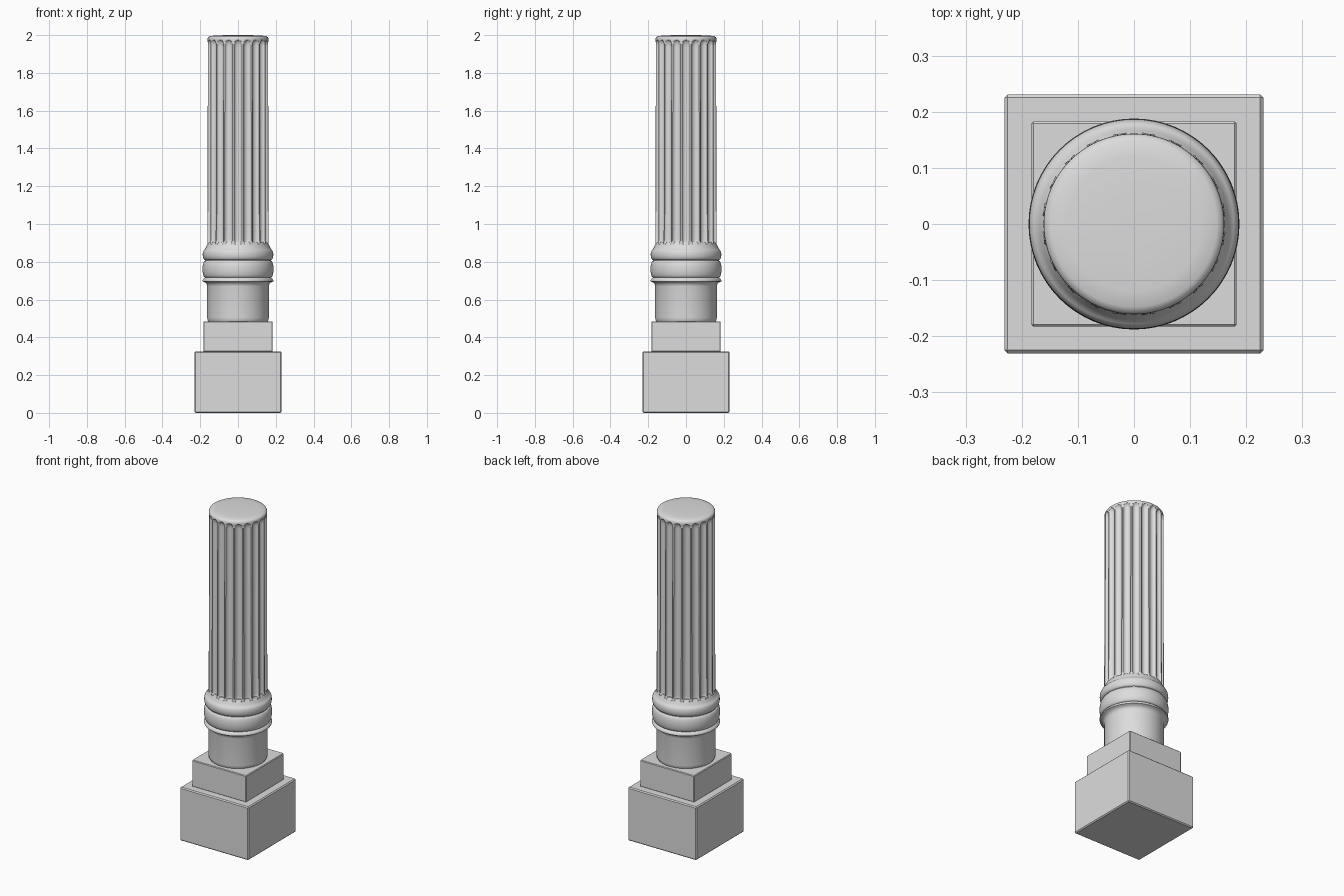
import bpy, bmesh, math

if "Cube" in bpy.data.objects:
    bpy.data.objects.remove(bpy.data.objects["Cube"])

stone = bpy.data.materials.new("light_grey_stone")
stone.diffuse_color = (0.72, 0.72, 0.72, 1)
stone.use_nodes = True
stone.node_tree.nodes["Principled BSDF"].inputs["Base Color"].default_value = stone.diffuse_color


def finish(name, bm, smooth=None):
    bmesh.ops.recalc_face_normals(bm, faces=bm.faces)
    me = bpy.data.meshes.new(name)
    bm.to_mesh(me)
    bm.free()
    me.materials.append(stone)
    ob = bpy.data.objects.new(name, me)
    bpy.context.collection.objects.link(ob)
    if smooth:
        bpy.ops.object.select_all(action='DESELECT')
        ob.select_set(True)
        bpy.context.view_layer.objects.active = ob
        bpy.ops.object.shade_smooth_by_angle(angle=math.radians(smooth))
    return ob


def block(name, half, z0, z1, bevel):
    bm = bmesh.new()
    bmesh.ops.create_cube(bm, size=1)
    for v in bm.verts:
        v.co = (v.co.x * 2 * half, v.co.y * 2 * half, z0 + (v.co.z + 0.5) * (z1 - z0))
    bmesh.ops.bevel(bm, geom=bm.edges[:], offset=bevel, segments=1, affect='EDGES')
    finish(name, bm)


def loft(name, profile, segs, radius, smooth):
    """Stack rings of (r, z); radius(r, z, angle) may carve the ring."""
    bm = bmesh.new()
    rings = []
    for r, z in profile:
        ring = []
        for i in range(segs):
            a = 2 * math.pi * i / segs
            q = radius(r, z, a)
            ring.append(bm.verts.new((q * math.cos(a), q * math.sin(a), z)))
        rings.append(ring)
    for lo, hi in zip(rings, rings[1:]):
        for i in range(segs):
            j = (i + 1) % segs
            bm.faces.new((lo[i], lo[j], hi[j], hi[i]))
    bm.faces.new(rings[0][::-1])
    bm.faces.new(rings[-1])
    finish(name, bm, smooth)


def bulge(r_in, r_out, z0, z1, n=10):
    """Half-round moulding profile."""
    return [(r_in + (r_out - r_in) * math.sin(math.pi * k / n),
             (z0 + z1) / 2 - (z1 - z0) / 2 * math.cos(math.pi * k / n))
            for k in range(n + 1)]


# square plinths
block("lower_plinth", 0.231, 0.0, 0.325, 0.006)
block("upper_plinth", 0.183, 0.323, 0.485, 0.004)

# plain drum with flared lip, two round mouldings and a cove up to the shaft
profile = [(0.157, 0.483), (0.162, 0.492), (0.163, 0.505), (0.163, 0.67),
           (0.166, 0.683), (0.175, 0.691), (0.187, 0.696), (0.188, 0.702), (0.182, 0.71)]
profile += bulge(0.174, 0.188, 0.716, 0.806)
profile += bulge(0.174, 0.187, 0.81, 0.866)[:-1]
profile += [(0.174, 0.868), (0.168, 0.88), (0.161, 0.895), (0.155, 0.905)]
loft("drum_and_mouldings", profile, 64, lambda r, z, a: r, 50)

# fluted shaft: round-ended grooves fade out toward both ends
FLUTES, DEPTH, Z_LO, Z_HI = 20, 0.017, 0.885, 1.975


def fluted(r, z, a):
    u = abs(((a * FLUTES / (2 * math.pi) + 0.5) % 1) - 0.5) / 0.41
    reach = min(z - Z_LO, Z_HI - z) / 0.035
    end = max(0.0, min(1.0, reach))
    w = math.sqrt(1 - (1 - end) ** 2)
    if w < 1e-4 or u >= w:
        return r
    return r - DEPTH * w * math.sqrt(1 - (u / w) ** 2)


ends = [0, 0.003, 0.008, 0.014, 0.02, 0.028, 0.036]
shaft = [(0.163, 0.84)] + [(0.163, Z_LO + e) for e in ends]
shaft += [(0.163 - 0.002 * k / 6, 0.95 + 0.97 * k / 6) for k in range(7)]
shaft += [(0.161, Z_HI - e) for e in reversed(ends)]
shaft += [(0.1605, 1.983), (0.157, 1.99), (0.148, 1.995), (0.12, 1.998), (0.06, 2.0), (0.01, 2.0)]
loft("fluted_shaft", shaft, FLUTES * 14, fluted, 45)
